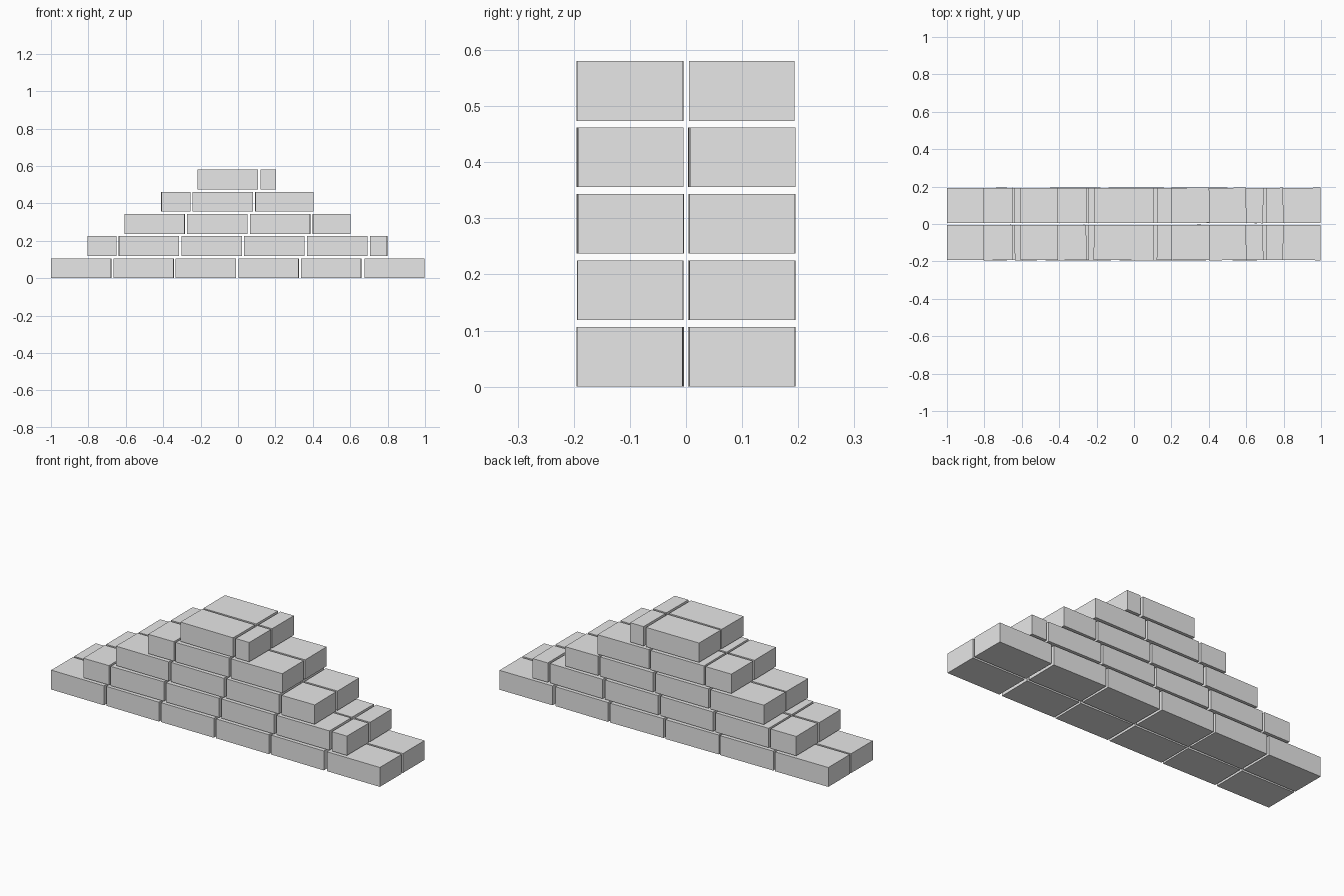
import bpy, random
from math import radians

if "Cube" in bpy.data.objects:
    bpy.data.objects.remove(bpy.data.objects["Cube"])
random.seed(4)

mat = bpy.data.materials.new("plain grey brick")
mat.diffuse_color = (0.8, 0.8, 0.8, 1)
mat.use_nodes = True
mat.node_tree.nodes["Principled BSDF"].inputs["Base Color"].default_value = mat.diffuse_color

BRICK_D, BRICK_H, COURSE = 0.188, 0.1065, 0.1185

# x extents (start, end) of the bricks in each course, bottom to top
courses = [
    [(-1, -.678), (-.665, -.343), (-.333, -.011), (.003, .325), (.337, .659), (.676, .998)],
    [(-.805, -.65), (-.638, -.316), (-.302, .02), (.034, .356), (.369, .691), (.706, .798)],
    [(-.607, -.285), (-.271, .051), (.064, .386), (.4, .6)],
    [(-.411, -.255), (-.243, .079), (.092, .403)],
    [(-.215, .107), (.122, .204)],
]


def brick(name, x0, x1, y, z):
    """One block, nudged and turned very slightly like hand-laid masonry."""
    bpy.ops.mesh.primitive_cube_add(
        size=1, location=((x0 + x1) / 2, y, z + BRICK_H / 2),
        rotation=(0, 0, radians(random.uniform(-0.7, 0.7))))
    ob = bpy.context.object
    ob.name = name
    ob.scale = (x1 - x0, BRICK_D, BRICK_H)
    ob.data.materials.append(mat)


# two parallel stepped walls, front and back
for side, y in (("front", -0.0995), ("back", 0.0995)):
    for row, spans in enumerate(courses):
        for i, (x0, x1) in enumerate(spans):
            brick(f"{side}_brick_{row + 1}_{i + 1}", x0, x1, y, row * COURSE)
